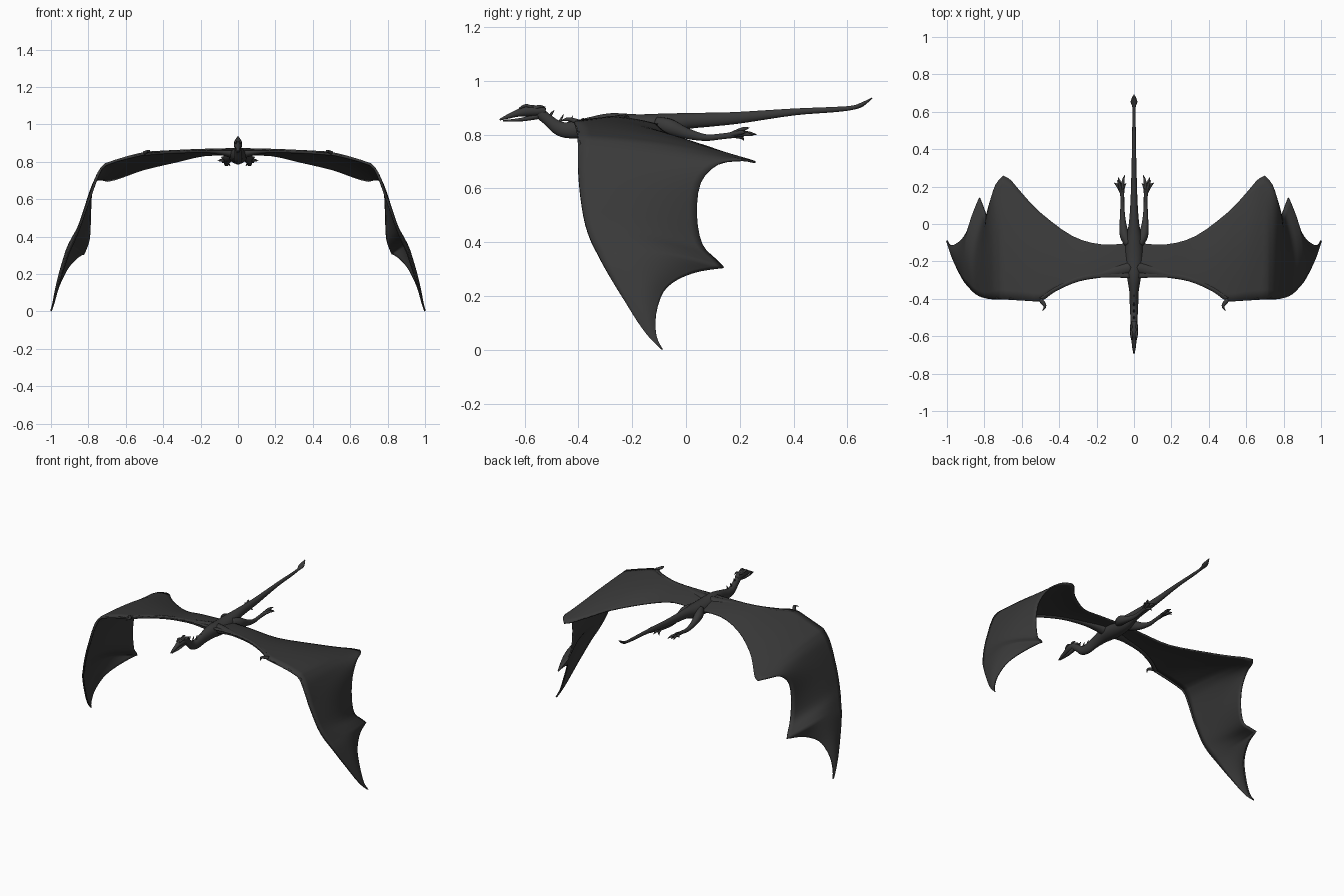
import bpy, bmesh, math
from mathutils import Vector

hide = bpy.data.materials.new("charcoal_hide")
hide.diffuse_color = (0.041, 0.041, 0.041, 1)


def finish(name, bm, mirror=False, thick=0):
    bmesh.ops.recalc_face_normals(bm, faces=bm.faces)
    me = bpy.data.meshes.new(name)
    bm.to_mesh(me)
    bm.free()
    me.materials.append(hide)
    ob = bpy.data.objects.new(name, me)
    bpy.context.collection.objects.link(ob)
    for p in me.polygons:
        p.use_smooth = True
    if mirror:
        ob.modifiers.new("mirror", 'MIRROR').use_clip = True
    if thick:
        s = ob.modifiers.new("thickness", 'SOLIDIFY')
        s.thickness, s.offset = thick, 0
    return ob


def spline(pts, n):
    """Catmull-Rom through tuples of any length."""
    P = [Vector(p) for p in pts]
    out = []
    for i in range(len(P) - 1):
        a, b, c, d = P[max(i - 1, 0)], P[i], P[i + 1], P[min(i + 2, len(P) - 1)]
        for k in range(n):
            t = k / n
            out.append(0.5 * (2 * b + (c - a) * t + (2 * a - 5 * b + 4 * c - d) * t * t
                              + (3 * b - a - 3 * c + d) * t ** 3))
    return out + [P[-1]]


def loft(name, pts, mirror=False, n=4, sides=14):
    """Tube through (x, y, z, half width, half height) points."""
    S = spline(pts, n)
    C = [Vector(s[:3]) for s in S]
    bm = bmesh.new()
    rings = []
    for i, s in enumerate(S):
        t = (C[min(i + 1, len(C) - 1)] - C[max(i - 1, 0)]).normalized()
        side = t.cross(Vector((0, 0, 1))).normalized()
        up = side.cross(t)
        w, h = max(s[3], 0.0008), max(s[4], 0.0008)
        rings.append([bm.verts.new(C[i] + side * w * math.cos(a) + up * h * math.sin(a))
                      for a in (2 * math.pi * k / sides for k in range(sides))])
    for r, q in zip(rings, rings[1:]):
        for k in range(sides):
            bm.faces.new((r[k], r[(k + 1) % sides], q[(k + 1) % sides], q[k]))
    bm.faces.new(rings[0])
    bm.faces.new(rings[-1])
    return finish(name, bm, mirror)


def center(pts):
    return [(0,) + p for p in pts]


# Neck, torso and spade-ended tail
loft("body", center([
    (-.55, .885, .017, .022), (-.515, .856, .018, .021), (-.47, .822, .021, .027),
    (-.42, .817, .023, .032), (-.36, .828, .025, .036), (-.28, .838, .038, .042),
    (-.18, .832, .05, .044), (-.08, .836, .043, .043), (0, .850, .028, .031),
    (.1, .856, .02, .026), (.2, .863, .016, .022), (.4, .884, .011, .013),
    (.55, .893, .009, .01), (.62, .90, .008, .008), (.655, .912, .018, .008),
    (.692, .936, .002, .002)]), sides=18)

# Head: skull with beak, lower jaw, crest and horns
loft("skull", center([(-.522, .885, .012, .014), (-.55, .888, .021, .02), (-.59, .888, .021, .021),
                      (-.625, .88, .014, .014), (-.665, .866, .009, .008), (-.693, .855, .003, .003)]))
loft("lower_jaw", center([(-.545, .87, .014, .012), (-.61, .856, .011, .007), (-.68, .851, .003, .003)]))
loft("brow", [(.012, -.57, .9, .006, .005), (.013, -.595, .908, .007, .006), (.01, -.62, .897, .003, .003)], True)
loft("horn", [(.012, -.565, .895, .008, .008), (.015, -.545, .905, .006, .006), (.016, -.522, .902, .001, .001)], True)

# Spikes along the nape
for y, z, h in [(-.51, .872, .018), (-.475, .845, .03), (-.44, .84, .03), (-.4, .847, .015)]:
    loft("neck_spike", center([(y, z - .01, .006, .007), (y + .012, z + h * .5, .004, .004),
                               (y + .02, z + h, .001, .001)]), sides=8)

# Hind legs trailing backwards, with toes
loft("hind_leg", [(.03, -.11, .842, .02, .025), (.05, -.06, .828, .026, .03), (.059, 0, .805, .018, .021),
                  (.062, .07, .789, .012, .013), (.062, .13, .793, .010, .011), (.065, .185, .80, .013, .012)], True)
for x, y, z in [(.05, .262, .80), (.085, .25, .795), (.108, .22, .805), (.042, .215, .778), (.09, .235, .825)]:
    loft("toe", [(.065, .16, .798, .008, .008), ((x + .067) / 2, (y + .19) / 2, z * .6 + .325, .008, .008),
                 (x, y, z, .001, .001)], True, sides=8)

# Wing edges: leading and trailing point of each rib, root to tip
leading = [(0, -.29, .865), (.17, -.286, .866), (.30, -.308, .861), (.42, -.36, .855), (.50, -.412, .848),
           (.60, -.406, .824), (.71, -.40, .789), (.745, -.40, .745), (.772, -.40, .68), (.795, -.396, .61),
           (.82, -.388, .54), (.843, -.375, .47), (.866, -.355, .41), (.885, -.333, .365), (.905, -.31, .32),
           (.928, -.27, .25), (.948, -.23, .185), (.97, -.18, .105), (.986, -.135, .045), (1, -.092, .003)]
trailing = [(0, -.10, .835), (.17, -.11, .835), (.33, -.065, .80), (.5, .06, .76), (.60, .165, .725),
            (.66, .235, .705), (.70, .258, .697), (.74, .21, .705), (.768, .12, .69), (.785, .055, .62),
            (.79, .04, .5), (.795, .06, .39), (.812, .11, .335), (.825, .14, .305), (.85, .05, .292),
            (.885, -.03, .262), (.92, -.085, .215), (.96, -.113, .13), (.984, -.111, .05), (1, -.088, .003)]
# how far each rib bows, as a share of its chord
bow = [.02, .025, .03, .03, .03, .03, .025, .012, .005, .018, .045, .07, .09, .1, .11, .12, .13, .13, .12, 0]


def edge(pts, n=3):
    """Smooth the edge but keep the finger tips (ribs 6 and 13) pointed."""
    return spline(pts[:7], n)[:-1] + spline(pts[6:14], n)[:-1] + spline(pts[13:], n)


# Wing membrane: ribs arched away from the chord
L, T, B = edge(leading), edge(trailing), edge([(b, 0) for b in bow])
bm = bmesh.new()
rows, N = [], 14
for i, (a, b) in enumerate(zip(L, T)):
    j, k = max(i - 3, 0), min(i + 3, len(L) - 1)
    nrm = (L[k] + T[k] - L[j] - T[j]).cross(b - a).normalized()
    if i == 0:
        nrm = Vector((0, 0, 1))
    arch = (b - a).length * B[i][0]
    rows.append([bm.verts.new(a.lerp(b, t / N) + nrm * arch * math.sin(math.pi * t / N))
                 for t in range(N + 1)])
for r, q in zip(rows, rows[1:]):
    for t in range(N):
        bm.faces.new((r[t], r[t + 1], q[t + 1], q[t]))
finish("wing_membrane", bm, True, .008)

# Arm bone, leading finger bone and thumb claw
loft("wing_arm", [(.02, -.235, .846, .035, .03), (.09, -.25, .854, .028, .018), (.17, -.268, .858, .018, .011),
                  (.30, -.294, .855, .014, .010), (.42, -.347, .849, .012, .010), (.50, -.40, .842, .012, .010)], True)
loft("wing_finger", [(x - .003, y + .004, z - .004, .008 * (1 - i / 16), .008 * (1 - i / 16))
                     for i, (x, y, z) in enumerate(leading[4:])], True, 2, 8)
loft("thumb_claw", [(.50, -.405, .848, .012, .01), (.48, -.43, .856, .01, .008), (.478, -.447, .856, .006, .006),
                    (.49, -.465, .85, .001, .001)], True, sides=8)
